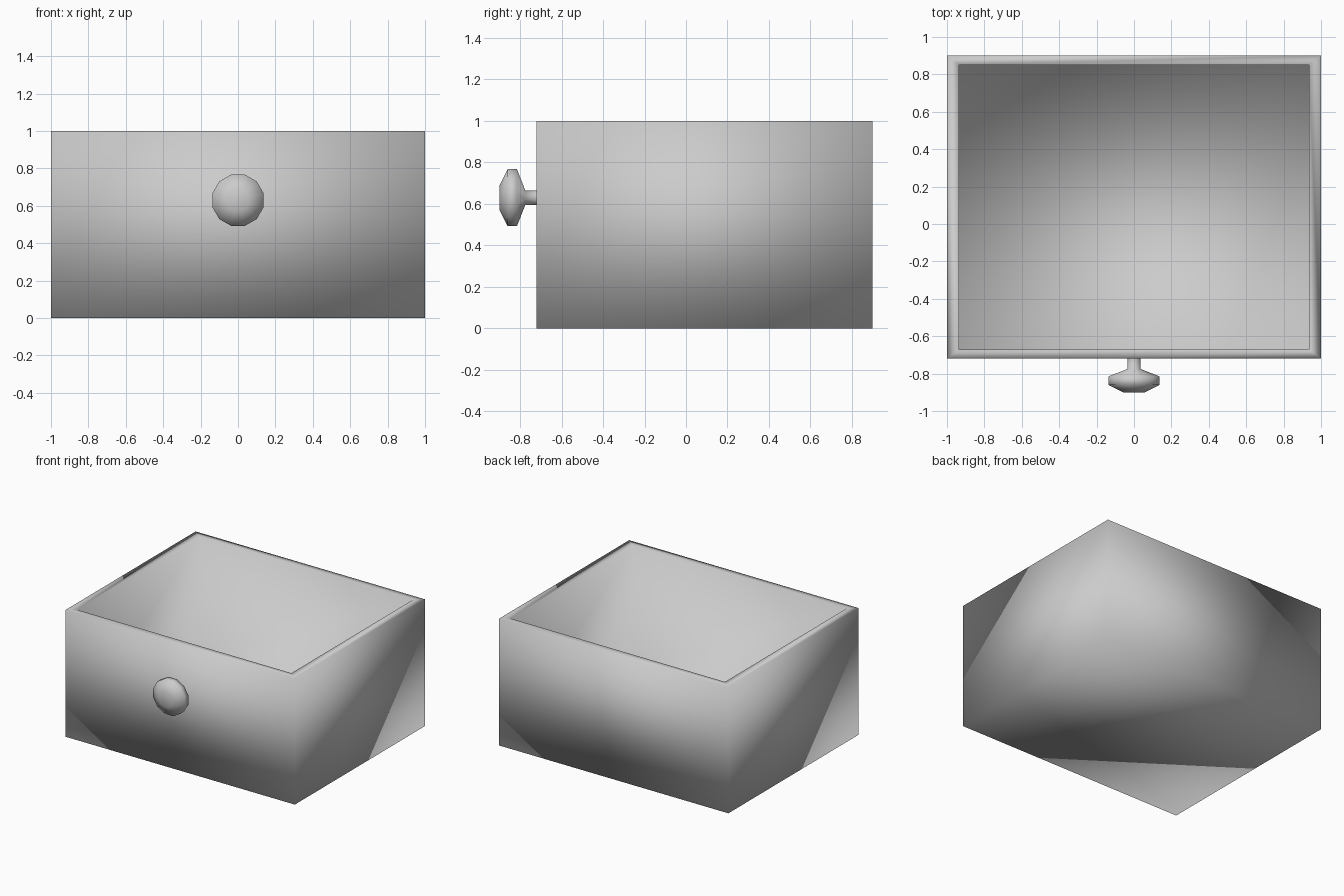
import bpy, bmesh, math
from mathutils import Vector

if "Cube" in bpy.data.objects:
    bpy.data.objects.remove(bpy.data.objects["Cube"])


def finish(bm, name):
    bmesh.ops.recalc_face_normals(bm, faces=bm.faces)
    for f in bm.faces:
        f.smooth = True
    mesh = bpy.data.meshes.new(name)
    bm.to_mesh(mesh)
    bm.free()
    obj = bpy.data.objects.new(name, mesh)
    bpy.context.collection.objects.link(obj)
    return obj


def drawer_box(half_x, y0, y1, height, wall_x, wall_y, floor):
    bm = bmesh.new()
    bmesh.ops.create_cube(bm, size=1)
    for v in bm.verts:
        v.co = Vector((v.co.x * 2 * half_x,
                       y0 + (v.co.y + 0.5) * (y1 - y0),
                       (v.co.z + 0.5) * height))
    # inset the top for the rim, then push the inner face down to the floor
    top = max(bm.faces, key=lambda f: f.calc_center_median().z)
    inner = bmesh.ops.extrude_discrete_faces  # keep the loop explicit below
    bmesh.ops.inset_region(bm, faces=[top], thickness=0.05, use_even_offset=True)
    mid = (y0 + y1) / 2
    for v in top.verts:
        v.co.x = math.copysign(half_x - wall_x, v.co.x)
        v.co.y = y1 - wall_y if v.co.y > mid else y0 + wall_y
    bmesh.ops.inset_region(bm, faces=[top], thickness=0.0001)
    for v in top.verts:
        v.co.z = floor
    return finish(bm, "drawer_box")


def lathe_y(name, profile, z, sides):
    # rings of (radius, y) around an axis along y
    bm = bmesh.new()
    rings = []
    for r, y in profile:
        angles = [2 * math.pi * (i + 0.5) / sides for i in range(sides)]
        rings.append([bm.verts.new((r * math.cos(a), y, z + r * math.sin(a)))
                      for a in angles])
    for a, b in zip(rings, rings[1:]):
        for i in range(sides):
            j = (i + 1) % sides
            bm.faces.new((a[i], a[j], b[j], b[i]))
    bm.faces.new(rings[-1])
    return finish(bm, name)


# open-topped drawer
drawer_box(1.0, -0.72, 0.90, 1.0, 0.065, 0.05, 0.06)

# faceted knob with its stem
lathe_y("knob", [(0.036, -0.72), (0.036, -0.775), (0.142, -0.815),
                 (0.142, -0.86), (0.06, -0.90)], 0.63, 12)
